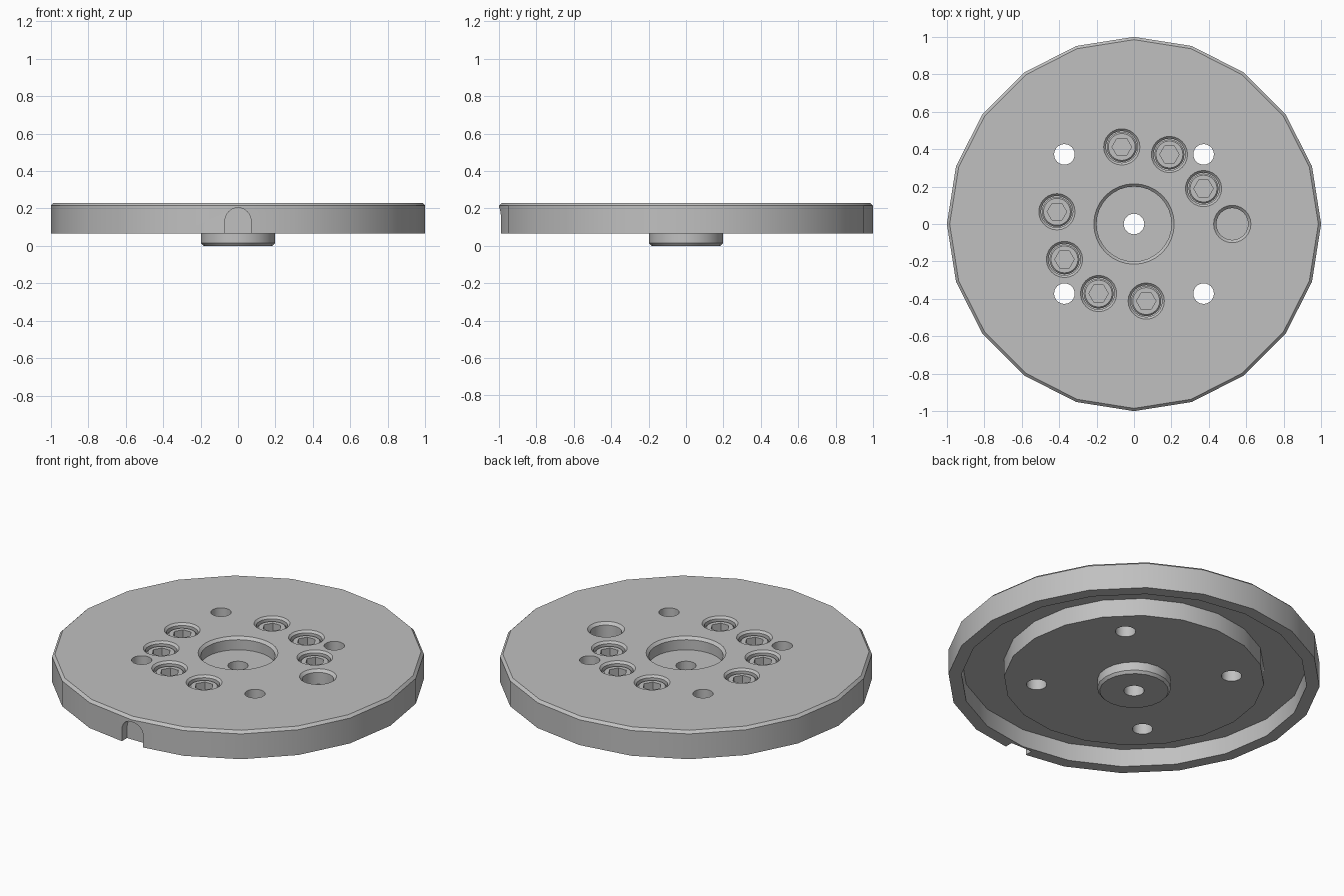
import bpy, bmesh, math
from mathutils import Vector

default = bpy.data.objects.get("Cube")
if default:
    bpy.data.objects.remove(default, do_unlink=True)

steel = bpy.data.materials.new("satin_grey_metal")
steel.use_nodes = True
grey = (0.53, 0.53, 0.53, 1)
steel.diffuse_color = grey
steel.node_tree.nodes["Principled BSDF"].inputs["Base Color"].default_value = grey

TOP = 0.23      # upper face of the plate
BASE = 0.065    # underside of the rim
ABOVE = 0.3     # cutters reach above the plate


def finish(bm, name):
    bmesh.ops.recalc_face_normals(bm, faces=bm.faces[:])
    mesh = bpy.data.meshes.new(name)
    bm.to_mesh(mesh)
    bm.free()
    mesh.materials.append(steel)
    obj = bpy.data.objects.new(name, mesh)
    bpy.context.collection.objects.link(obj)
    return obj


def lathe(name, profile, sides, x=0, y=0):
    """Turn an (r, z) profile around a vertical axis at x, y."""
    bm = bmesh.new()
    verts = [bm.verts.new((r, 0, z)) for r, z in profile]
    edges = [bm.edges.new(pair) for pair in zip(verts, verts[1:])]
    bmesh.ops.spin(bm, geom=verts + edges, cent=(0, 0, 0), axis=(0, 0, 1),
                   angle=math.tau, steps=sides, use_duplicate=False)
    bmesh.ops.remove_doubles(bm, verts=bm.verts[:], dist=1e-4)
    bmesh.ops.translate(bm, verts=bm.verts[:], vec=(x, y, 0))
    return finish(bm, name)


def hole(x, y, r, floor, lip=0.0, sides=24):
    """Cutter for a round hole with an optional chamfered lip."""
    profile = [(0, floor), (r, floor)]
    if lip:
        profile += [(r, TOP - lip), (r + lip, TOP), (r + lip, ABOVE)]
    else:
        profile += [(r, ABOVE)]
    return lathe("cutter", profile + [(0, ABOVE)], sides, x, y)


def activate(obj):
    bpy.ops.object.select_all(action='DESELECT')
    obj.select_set(True)
    bpy.context.view_layer.objects.active = obj


def cut(obj, cutters):
    for cutter in cutters:
        cutter.hide_render = True
        activate(obj)
        mod = obj.modifiers.new("cut", 'BOOLEAN')
        mod.operation = 'DIFFERENCE'
        mod.solver = 'EXACT'
        mod.object = cutter
        bpy.ops.object.modifier_apply(modifier=mod.name)
        bpy.data.objects.remove(cutter, do_unlink=True)


def smooth(obj):
    activate(obj)
    bpy.ops.object.shade_smooth_by_angle(angle=math.radians(30))


# Plate with centring boss, thick hub, recessed ring and rim
plate = lathe("base_plate", [
    (0, 0), (0.185, 0), (0.198, 0.015), (0.198, BASE), (0.7, BASE),
    (0.7, 0.17), (0.93, 0.17), (0.93, BASE), (1, BASE),
    (1, TOP - 0.015), (0.985, TOP), (0, TOP)], 20)

# Arched notch in the front of the rim
bm = bmesh.new()
arch = [(0.07, -0.1), (-0.07, -0.1)]
for i in range(13):
    a = math.pi * (1 - i / 12)
    arch.append((0.07 * math.cos(a), 0.133 + 0.07 * math.sin(a)))
face = bm.faces.new([bm.verts.new((x, -1.1, z)) for x, z in arch])
side = bmesh.ops.extrude_face_region(bm, geom=[face])["geom"]
bmesh.ops.translate(bm, vec=Vector((0, 0.16, 0)),
                    verts=[v for v in side if isinstance(v, bmesh.types.BMVert)])
cutters = [finish(bm, "cutter")]

# Central bore, through hole, locating socket and four mounting holes
cutters.append(hole(0, 0, 0.2, 0.155, 0.015, 32))
cutters.append(hole(0, 0, 0.055, -0.1))
cutters.append(hole(0.525, 0, 0.085, 0.145, 0.015))
for sx in (-1, 1):
    for sy in (-1, 1):
        cutters.append(hole(0.372 * sx, 0.372 * sy, 0.055, -0.1))

# Counterbored socket screws on a ring, one position left empty
for k in (0, 1, 2, 4, 5, 6, 7):
    a = math.radians(27 + 36 * k)
    x, y = 0.417 * math.cos(a), 0.417 * math.sin(a)
    cutters.append(hole(x, y, 0.085, 0.12, 0.012))
    screw = lathe("socket_screw", [
        (0, 0.115), (0.08, 0.115), (0.08, 0.2), (0.072, 0.208), (0, 0.208)], 24, x, y)
    cut(screw, [hole(x, y, 0.052, 0.16, sides=6)])
    smooth(screw)

cut(plate, cutters)
smooth(plate)
